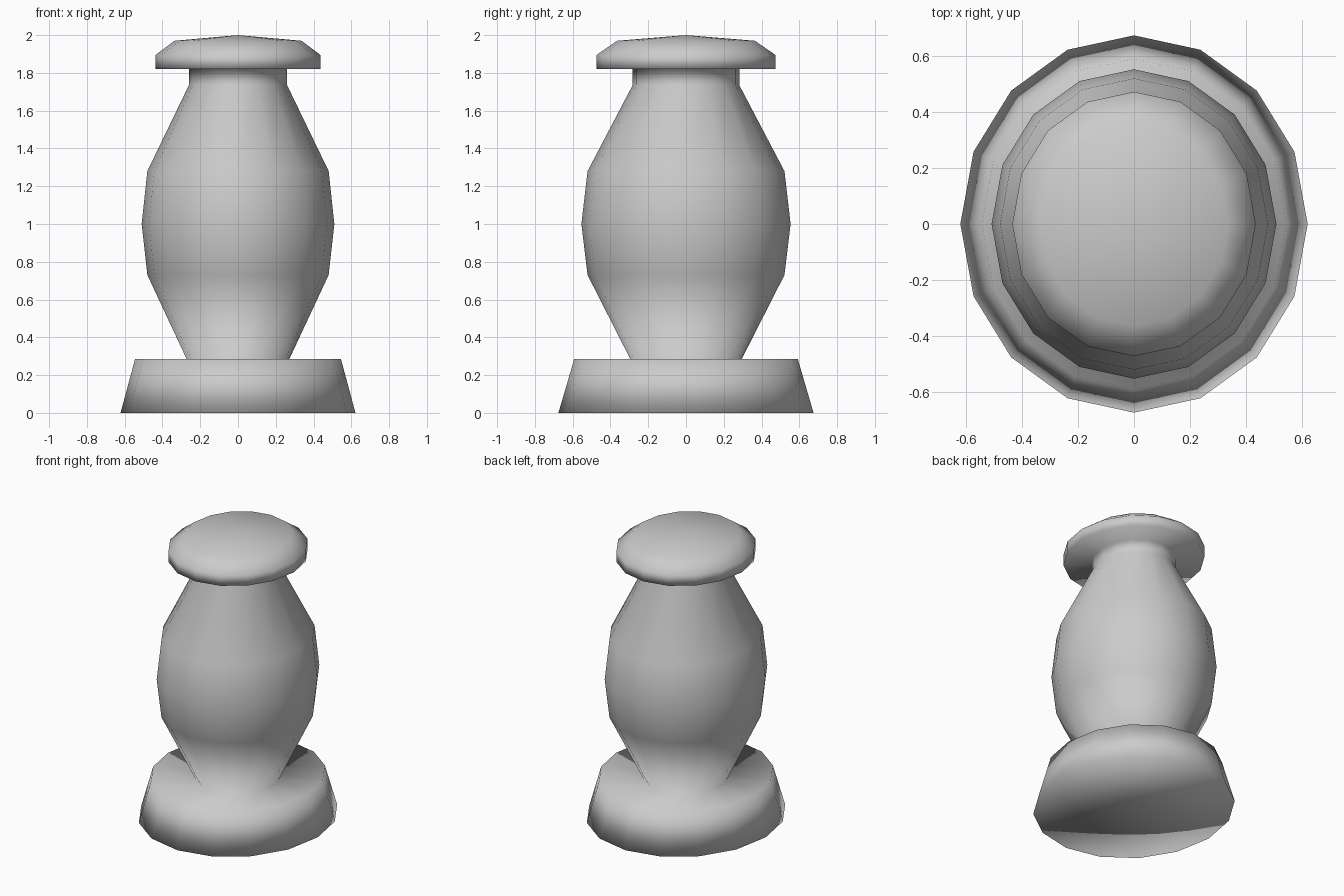
import bpy, bmesh, math

if "Cube" in bpy.data.objects:
    bpy.data.objects.remove(bpy.data.objects["Cube"])

SIDES = 16
Y_SCALE = 1.086  # slightly oval plan

# Outer profile (radius along x, height): base, belly, neck, cap
PROFILE = [
    (0.622, 0.0), (0.545, 0.285), (0.26, 0.26),
    (0.48, 0.73), (0.51, 1.0), (0.48, 1.28),
    (0.26, 1.735), (0.26, 1.82),
    (0.436, 1.82), (0.436, 1.895), (0.336, 1.97),
]
APEX_Z = 2.0


def turned_solid(name, profile, apex_z):
    bm = bmesh.new()
    rings = []
    for r, z in profile:
        ring = []
        for i in range(SIDES):
            a = 2 * math.pi * i / SIDES
            ring.append(bm.verts.new((r * math.cos(a), r * math.sin(a) * Y_SCALE, z)))
        rings.append(ring)
    # side walls
    for low, high in zip(rings, rings[1:]):
        for i in range(SIDES):
            j = (i + 1) % SIDES
            bm.faces.new((low[i], low[j], high[j], high[i]))
    # shallow cone closing the cap, flat fan closing the base
    tip = bm.verts.new((0, 0, apex_z))
    foot = bm.verts.new((0, 0, 0))
    for i in range(SIDES):
        j = (i + 1) % SIDES
        bm.faces.new((rings[-1][i], rings[-1][j], tip))
        bm.faces.new((rings[0][j], rings[0][i], foot))
    for f in bm.faces:
        f.smooth = True
    mesh = bpy.data.meshes.new(name)
    bm.to_mesh(mesh)
    bm.free()
    obj = bpy.data.objects.new(name, mesh)
    bpy.context.collection.objects.link(obj)
    return obj


# One continuous turned post
turned_solid("turned_post", PROFILE, APEX_Z)
